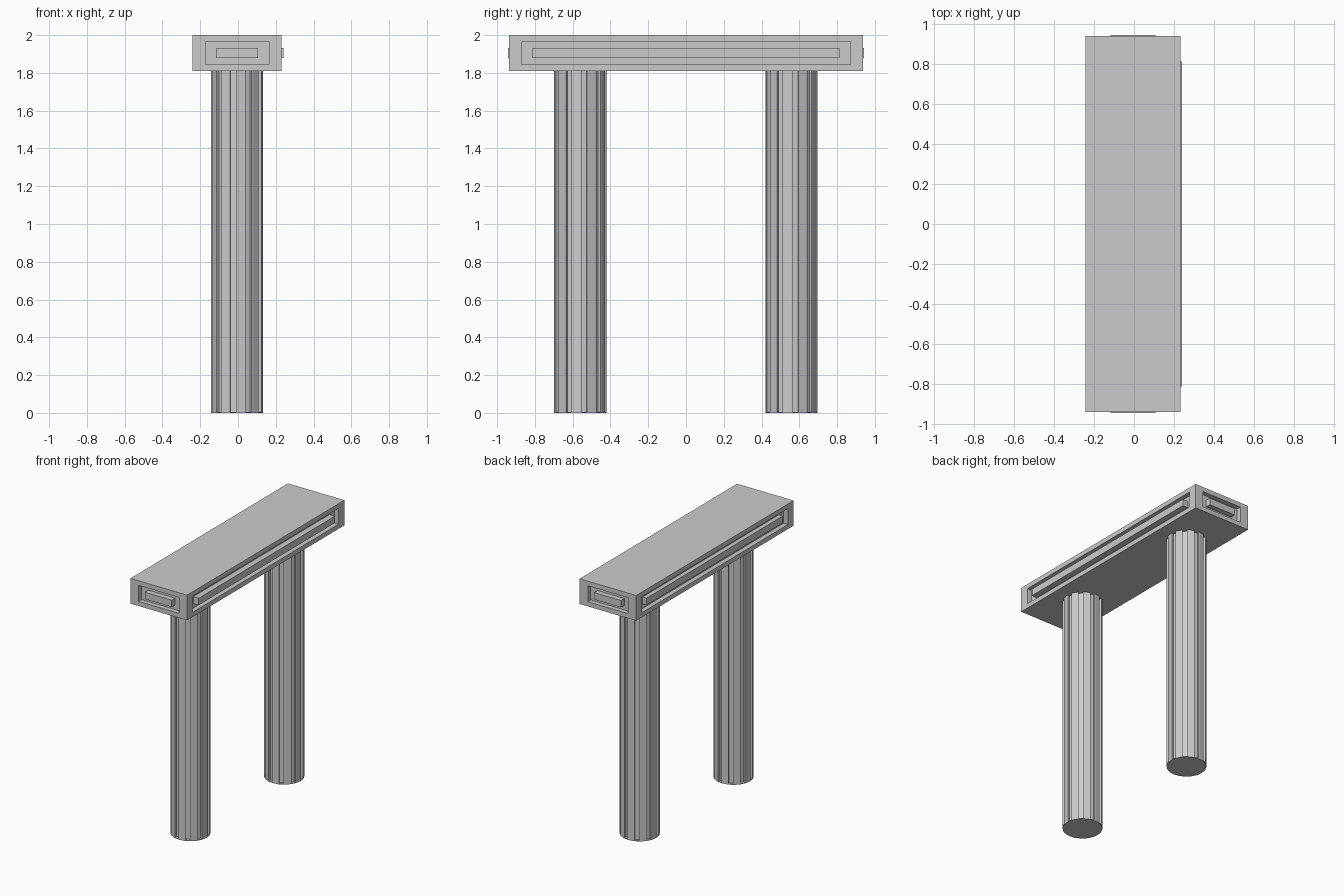
import bpy, bmesh, math
from math import copysign

if "Cube" in bpy.data.objects:
    bpy.data.objects.remove(bpy.data.objects["Cube"])

CX = -0.005                      # the stone body sits slightly left of centre


def finish(bm, name, location):
    bmesh.ops.recalc_face_normals(bm, faces=bm.faces)
    mesh = bpy.data.meshes.new(name)
    bm.to_mesh(mesh)
    bm.free()
    obj = bpy.data.objects.new(name, mesh)
    obj.location = location
    bpy.context.collection.objects.link(obj)


def step(bm, face, axis, half_w, half_h, dist):
    """Inset a side face and place the new rectangle at an exact size and distance."""
    bmesh.ops.inset_individual(bm, faces=[face], thickness=0.002, depth=0)
    side = copysign(1, face.normal[axis])
    for v in face.verts:
        v.co[axis] = side * dist
        v.co[1 - axis] = copysign(half_w, v.co[1 - axis])
        v.co.z = copysign(half_h, v.co.z)
    face.normal_update()


# Lintel: slab with a sunken panel and raised bar on all four sides
HX, HY, HZ = 0.236, 0.938, 0.095
bm = bmesh.new()
bmesh.ops.create_cube(bm, size=2)
for v in bm.verts:
    v.co.x, v.co.y, v.co.z = v.co.x * HX, v.co.y * HY, v.co.z * HZ
bm.normal_update()
for face in [f for f in bm.faces if abs(f.normal.z) < 0.5]:
    axis = 0 if abs(face.normal.x) > 0.5 else 1
    if axis == 0:
        half, recess_w, bar_w = HX, 0.87, 0.812
        proud = 0.0095 if face.normal.x > 0 else -0.002
    else:
        half, recess_w, bar_w, proud = HY, 0.168, 0.112, 0.005
    step(bm, face, axis, recess_w, 0.06, half)
    step(bm, face, axis, recess_w, 0.06, half - 0.035)
    step(bm, face, axis, bar_w, 0.026, half - 0.035)
    step(bm, face, axis, bar_w, 0.026, half + proud)
finish(bm, "lintel", (CX, 0, 2 - HZ))


# Columns: 20-sided shafts, every other side cut with a groove
def column(name, y):
    top = 1.83                   # buried a little in the lintel
    bm = bmesh.new()
    bmesh.ops.create_cone(bm, cap_ends=True, segments=20,
                          radius1=0.138, radius2=0.138, depth=top)
    bm.normal_update()
    grooves = []
    for f in bm.faces:
        if abs(f.normal.z) < 0.5:
            angle = math.degrees(math.atan2(f.normal.y, f.normal.x)) % 360
            if round((angle - 9) / 18) % 2 == 0:
                grooves.append(f)
    bmesh.ops.inset_individual(bm, faces=grooves, thickness=0.008, depth=0)
    bmesh.ops.inset_individual(bm, faces=grooves, thickness=0, depth=-0.018)
    finish(bm, name, (CX, y, top / 2))


column("front_column", -0.56)
column("back_column", 0.558)
